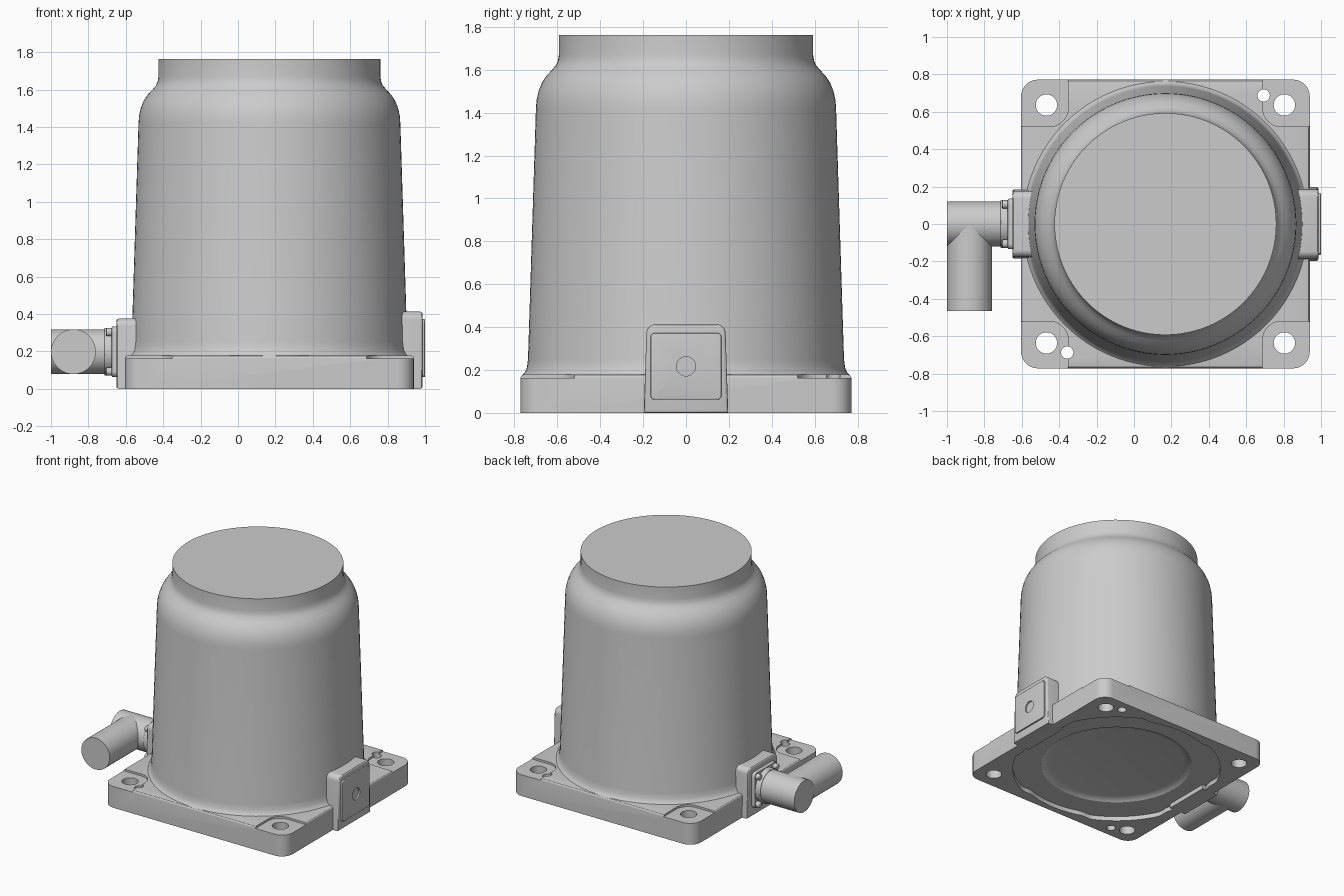
import bpy, bmesh
from math import sin, cos, pi, radians
from mathutils import Matrix, Vector

if "Cube" in bpy.data.objects:
    bpy.data.objects.remove(bpy.data.objects["Cube"])

CX = 0.168  # axis of the housing
RIGHT = Matrix(((0, 0, 1, 0), (1, 0, 0, 0), (0, 1, 0, 0), (0, 0, 0, 1)))  # prism axis -> +x
LEFT = Matrix.Rotation(pi, 4, 'Z') @ RIGHT                                # prism axis -> -x
FRONT = Matrix.Rotation(radians(90), 4, 'X')                              # prism axis -> -y


def finish(bm, name, angle=30):
    bmesh.ops.recalc_face_normals(bm, faces=bm.faces)
    me = bpy.data.meshes.new(name)
    bm.to_mesh(me)
    bm.free()
    ob = bpy.data.objects.new(name, me)
    bpy.context.collection.objects.link(ob)
    smooth(ob, angle)
    return ob


def smooth(ob, angle=30):
    bpy.ops.object.select_all(action='DESELECT')
    ob.select_set(True)
    bpy.context.view_layer.objects.active = ob
    bpy.ops.object.shade_smooth_by_angle(angle=radians(angle))


def rounded(x0, x1, y0, y1, radii, n=8):
    # corner order: bottom left, bottom right, top right, top left
    pts = []
    corners = ((x0, y0, 1, 1), (x1, y0, -1, 1), (x1, y1, -1, -1), (x0, y1, 1, -1))
    for k, ((x, y, sx, sy), r) in enumerate(zip(corners, radii)):
        if r == 0:
            pts.append((x, y))
            continue
        for i in range(n + 1):
            a = pi + k * pi / 2 + i * pi / 2 / n
            pts.append((x + sx * r + r * cos(a), y + sy * r + r * sin(a)))
    return pts


def circle(x, y, r, n=40):
    return [(x + r * cos(2 * pi * i / n), y + r * sin(2 * pi * i / n)) for i in range(n)]


def prism(name, pts, z0, z1, mat=Matrix(), bevel=0):
    bm = bmesh.new()
    f = bm.faces.new([bm.verts.new((x, y, z0)) for x, y in pts])
    top = bmesh.ops.extrude_face_region(bm, geom=[f])['geom']
    bmesh.ops.translate(bm, vec=(0, 0, z1 - z0), verts=[v for v in top if isinstance(v, bmesh.types.BMVert)])
    if bevel:
        edges = [e for e in bm.edges if all(abs(v.co.z - z1) < 1e-5 for v in e.verts)]
        bmesh.ops.bevel(bm, geom=edges, offset=bevel, segments=3, profile=0.5, affect='EDGES')
    bmesh.ops.transform(bm, matrix=mat, verts=bm.verts)
    return finish(bm, name)


def lathe(name, profile, n=96):
    bm = bmesh.new()
    vs = [bm.verts.new((r, 0, z)) for r, z in profile]
    es = [bm.edges.new(p) for p in zip(vs, vs[1:])]
    bmesh.ops.spin(bm, geom=vs + es, cent=(0, 0, 0), axis=(0, 0, 1), angle=2 * pi, steps=n)
    bmesh.ops.remove_doubles(bm, verts=bm.verts, dist=1e-5)
    bmesh.ops.translate(bm, vec=(CX, 0, 0), verts=bm.verts)
    return finish(bm, name)


def cut(ob, cutters):
    for c in cutters:
        c.hide_render = True
        m = ob.modifiers.new('cut', 'BOOLEAN')
        m.object, m.operation, m.solver = c, 'DIFFERENCE', 'EXACT'
        bpy.context.view_layer.objects.active = ob
        bpy.ops.object.modifier_apply(modifier=m.name)
        bpy.data.objects.remove(c)
    smooth(ob)


# square base plate with rounded corners
base = prism('base_plate', rounded(CX - 0.772, CX + 0.772, -0.772, 0.772, [0.09] * 4), 0, 0.178, bevel=0.015)
cutters = []
for sx in (-1, 1):
    for sy in (-1, 1):
        # shallow corner seats and bolt holes
        xs = sorted((CX + sx * 0.52, CX + sx * 0.9))
        ys = sorted((sy * 0.52, sy * 0.9))
        radii = [0.1 if c == (sx, sy) else 0 for c in ((1, 1), (-1, 1), (-1, -1), (1, -1))]
        cutters.append(prism('seat_cutter', rounded(*xs, *ys, radii), 0.163, 0.3))
        cutters.append(prism('bolt_cutter', circle(CX + sx * 0.636, sy * 0.636, 0.057), -0.1, 0.3))
for s in (-1, 1):
    cutters.append(prism('dowel_cutter', circle(CX + s * 0.525, s * 0.687, 0.033, 24), -0.1, 0.3))
# scalloped recess underneath, with a shallow dished centre
lobes = []
for i in range(144):
    a = 2 * pi * i / 144
    t = min(1, max(0, 0.5 - 1.8 * cos(4 * a)))
    r = 0.725 + 0.033 * t * t * (3 - 2 * t)
    lobes.append((CX + r * cos(a), r * sin(a)))
cutters.append(prism('recess_cutter', lobes, -0.1, 0.035))
cutters.append(lathe('dish_cutter', [(0, -0.1), (0.55, -0.1), (0.55, 0.035), (0.54, 0.042),
                                     (0.52, 0.052), (0.49, 0.058), (0, 0.058)]))
cut(base, cutters)

# tapered round housing with shoulder and neck
lathe('housing', [(0, 0.1), (0.765, 0.1), (0.765, 0.175), (0.752, 0.188), (0.742, 0.21), (0.737, 0.25),
                  (0.7, 1.42), (0.697, 1.46), (0.688, 1.5), (0.672, 1.54), (0.65, 1.573), (0.625, 1.6),
                  (0.606, 1.622), (0.597, 1.645), (0.593, 1.67), (0.593, 1.762), (0, 1.762)])

# right side block with a cover plate
prism('right_block', [(x * (1 - 0.07 * (z / 0.412)), z) for x, z in
                      rounded(-0.197, 0.197, 0, 0.412, (0, 0, 0.04, 0.04))], 0.84, 0.987, RIGHT, 0.012)
plate = prism('cover_plate', rounded(-0.165, 0.165, 0.062, 0.372, [0.02] * 4), 0.96, 1.0, RIGHT, 0.005)
cut(plate, [prism('plate_hole', circle(0, 0.217, 0.045), 0.988, 1.1, RIGHT)])

# left side block carrying the connector
prism('left_block', [(x * (1 - 0.05 * (z / 0.375)), z) for x, z in
                     rounded(-0.185, 0.185, 0, 0.375, (0, 0, 0.04, 0.04))], 0.5, 0.65, LEFT, 0.012)
prism('connector_flange', rounded(-0.135, 0.135, 0.063, 0.333, [0.03] * 4), 0.64, 0.675, LEFT, 0.006)
prism('connector_collar', circle(0, 0.198, 0.128, 48), 0.66, 0.715, LEFT, 0.006)
for y in (-0.105, 0.105):
    for z in (0.093, 0.303):
        prism('flange_screw', circle(y, z, 0.022, 20), 0.66, 0.705, LEFT, 0.006)

# elbow made of two crossing tubes
prism('elbow_tube_side', circle(0, 0.198, 0.12, 48), 0.66, 1.0, LEFT)
prism('elbow_tube_front', circle(-0.88, 0.198, 0.1199, 48), 0.0, 0.465, FRONT)
